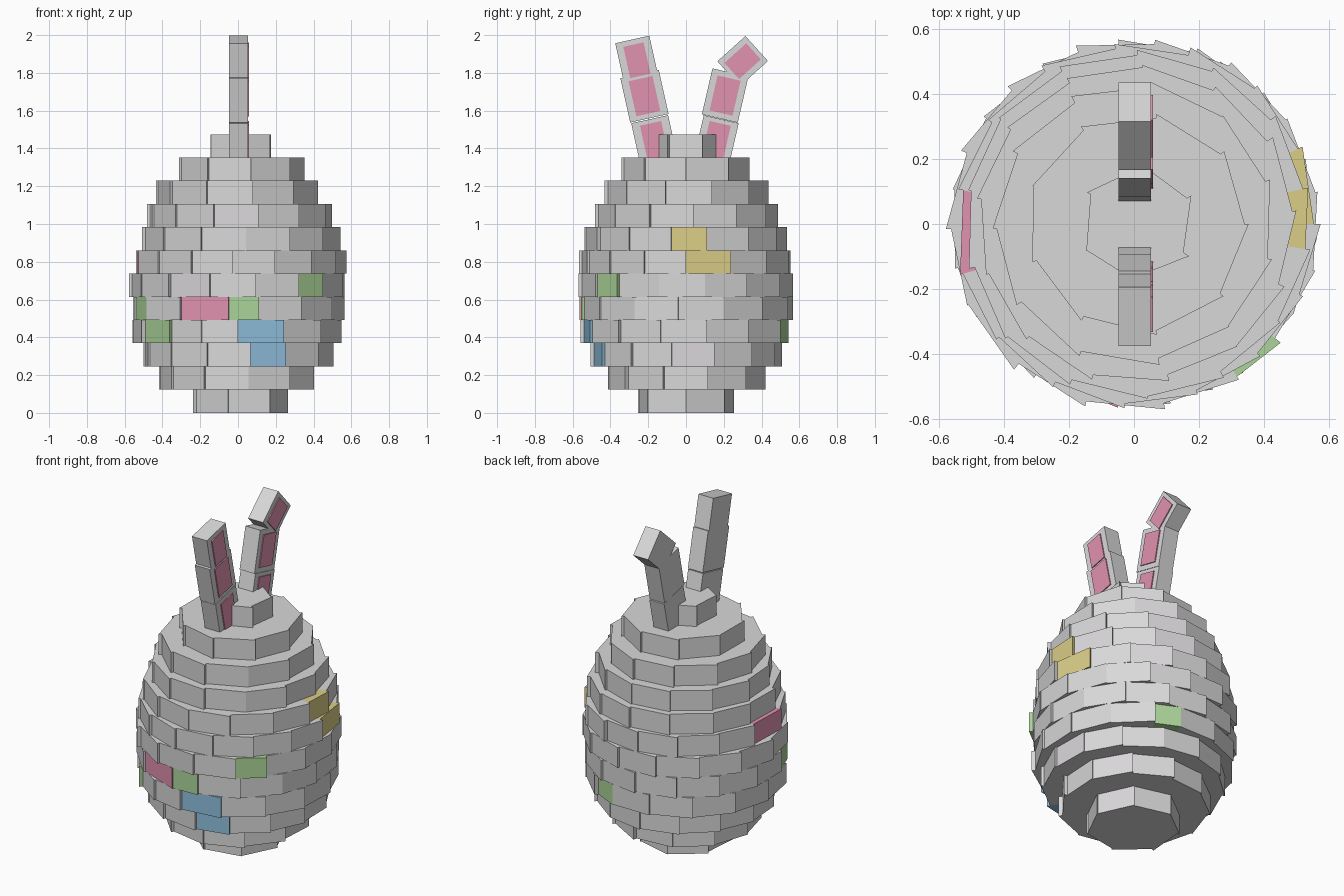
import bpy, bmesh, math, random
from mathutils import Matrix, Vector

if "Cube" in bpy.data.objects:
    bpy.data.objects.remove(bpy.data.objects["Cube"])

random.seed(4)

# One material per colour
COLOURS = {
    "grey": (0.70, 0.69, 0.70),
    "pink": (0.75, 0.29, 0.43),
    "yellow": (0.71, 0.62, 0.245),
    "green": (0.41, 0.665, 0.32),
    "blue": (0.27, 0.515, 0.71),
}
NAMES = list(COLOURS)
MATS = {}
for name, rgb in COLOURS.items():
    MATS[name] = bpy.data.materials.new(name)
    MATS[name].diffuse_color = (*rgb, 1)


def add_object(name, bm, colours):
    mesh = bpy.data.meshes.new(name)
    bm.normal_update()
    bm.to_mesh(mesh)
    bm.free()
    for c in colours:
        mesh.materials.append(MATS[c])
    obj = bpy.data.objects.new(name, mesh)
    bpy.context.collection.objects.link(obj)
    return obj


H = 1.475 / 12       # height of one course
BRICK = 0.24         # usual brick length

# Courses from bottom to top: outer radius, x shift, angle of one joint
COURSES = [
    (0.265, 0.005, 0), (0.42, -0.003, 278), (0.51, 0.003, None),
    (0.56, 0, None), (0.568, 0, None), (0.575, 0, None),
    (0.562, 0.008, None), (0.537, 0.012, None), (0.492, 0.008, 254),
    (0.435, 0.002, 280), (0.347, 0.01, 0), (0.182, 0.012, 28),
]

# Coloured bricks: course -> (start angle, end angle, colour)
PAINTED = {
    2: [(277, 299.5, "blue")],
    3: [(270, 295.5, "blue"), (205, 230, "green"), (62, 78, "green")],
    4: [(194, 210.5, "green"), (237, 265, "pink"), (265, 281.5, "green")],
    5: [(304, 321, "green")],
    6: [(0, 25, "yellow"), (169, 196, "pink")],
    7: [(351.5, 12, "yellow")],
}


def brick_spans(radius, joint, painted):
    """Split a full turn into bricks, keeping the painted ones in place."""
    starts = {a: (b, c) for a, b, c in painted}
    anchors = sorted({x for a, b, _ in painted for x in (a, b)} or {joint})
    spans = []
    for i, a in enumerate(anchors):
        gap = (anchors[(i + 1) % len(anchors)] - a) % 360 or 360
        if a in starts:
            spans.append((a, a + gap, starts[a][1]))
            continue
        n = max(1, round(math.radians(gap) * radius / BRICK))
        if joint == 28:
            n = 6
        for k in range(n):
            spans.append((a + gap * k / n, a + gap * (k + 1) / n, "grey"))
    return spans


# Egg body: one ring of slightly skewed flat bricks per course
for level, (radius, shift, joint) in enumerate(COURSES):
    bm = bmesh.new()
    z0, z1 = level * H, (level + 1) * H

    def pair(r, deg):
        x = shift + r * math.cos(math.radians(deg))
        y = r * math.sin(math.radians(deg))
        return bm.verts.new((x, y, z0)), bm.verts.new((x, y, z1))

    centre = pair(0, 0)
    bricks = []
    for a, b, colour in brick_spans(radius, joint, PAINTED.get(level, [])):
        s = pair(radius - random.uniform(0.006, 0.02), a)
        e = pair(radius + random.uniform(-0.006, 0.006), b)
        bricks.append((s, e, NAMES.index(colour)))
    for i, (s, e, m) in enumerate(bricks):
        nxt = bricks[(i + 1) % len(bricks)][0]
        faces = [
            (s[0], e[0], e[1], s[1]),          # outer face
            (centre[1], s[1], e[1]),           # top
            (centre[0], e[0], s[0]),           # underside
            (e[0], nxt[0], nxt[1], e[1]),      # step to next brick
        ]
        for f in faces:
            bm.faces.new(f).material_index = m
    add_object(f"brick_course_{level + 1}", bm, NAMES)


def block(name, y, z, tilt, width, height, x0, x1, colour):
    """Box in the side plane; positive tilt leans towards +y."""
    bm = bmesh.new()
    bmesh.ops.create_cube(bm, size=1)
    m = (Matrix.Translation(Vector(((x0 + x1) / 2, y, z)))
         @ Matrix.Rotation(math.radians(-tilt), 4, 'X')
         @ Matrix.Diagonal((x1 - x0, width, height, 1)))
    bmesh.ops.transform(bm, matrix=m, verts=bm.verts)
    add_object(name, bm, [colour])


# Ears: y, z, tilt, block width/height, inlay width/height
EARS = {
    "front_ear": [
        (-0.167, 1.44, -12.5, 0.20, 0.235, 0.115, 0.19),
        (-0.220, 1.677, -12.5, 0.208, 0.24, 0.13, 0.19),
        (-0.260, 1.867, -12.5, 0.185, 0.225, 0.11, 0.17),
    ],
    "back_ear": [
        (0.160, 1.44, 13, 0.19, 0.235, 0.115, 0.19),
        (0.207, 1.68, 13, 0.195, 0.25, 0.125, 0.19),
        (0.300, 1.862, 48, 0.178, 0.20, 0.115, 0.155),
    ],
}
for ear, parts in EARS.items():
    for i, (y, z, tilt, w, h, pw, ph) in enumerate(parts, 1):
        block(f"{ear}_block_{i}", y, z, tilt, w, h, -0.048, 0.052, "grey")
        block(f"{ear}_inlay_{i}", y, z, tilt, pw, ph, 0.0495, 0.058, "pink")

for m in bpy.data.materials:
    if m.users and not m.is_grease_pencil:
        m.use_nodes = True
        m.node_tree.nodes["Principled BSDF"].inputs["Base Color"].default_value = m.diffuse_color
